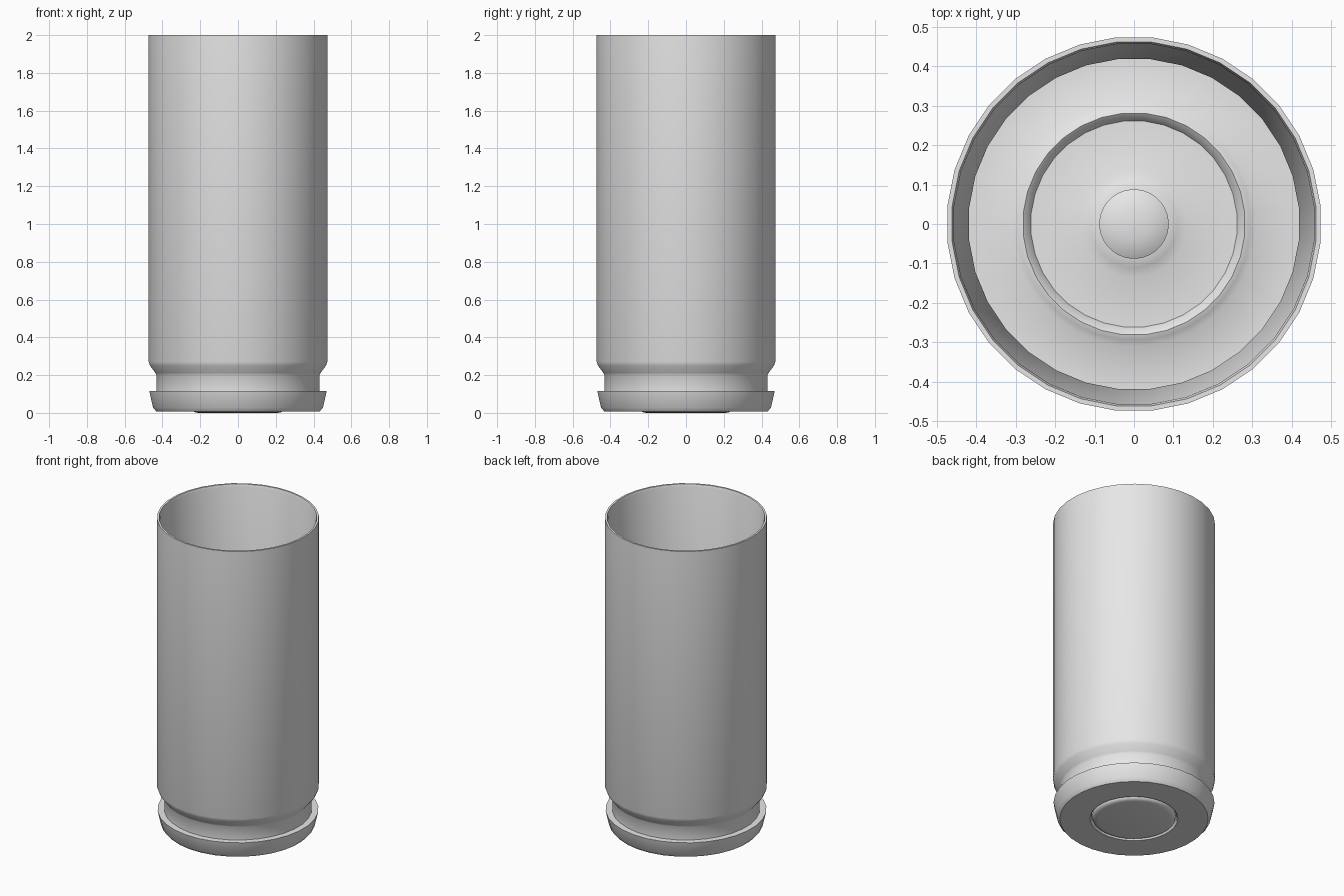
import bpy, bmesh, math
from mathutils import Matrix

if "Cube" in bpy.data.objects:
    bpy.data.objects.remove(bpy.data.objects["Cube"], do_unlink=True)

SIDES = 32

metal = bpy.data.materials.new("light_grey_metal")
metal.use_nodes = True
grey = (0.8, 0.8, 0.8, 1)
metal.diffuse_color = grey
metal.node_tree.nodes["Principled BSDF"].inputs["Base Color"].default_value = grey


def lathe(name, profile):
    """Spin a (radius, height) profile about z, with flats facing the axes."""
    bm = bmesh.new()
    turn = Matrix.Rotation(math.pi / SIDES, 3, "Z")
    verts = [bm.verts.new((r, 0, z)) for r, z in profile]
    edges = [bm.edges.new(pair) for pair in zip(verts, verts[1:])]
    bmesh.ops.rotate(bm, verts=verts, cent=(0, 0, 0), matrix=turn)
    bmesh.ops.spin(bm, geom=verts + edges, cent=(0, 0, 0), axis=(0, 0, 1),
                   angle=math.tau, steps=SIDES, use_duplicate=False)
    bmesh.ops.remove_doubles(bm, verts=bm.verts, dist=0.0005)
    bmesh.ops.recalc_face_normals(bm, faces=bm.faces)
    mesh = bpy.data.meshes.new(name)
    bm.to_mesh(mesh)
    bm.free()
    mesh.materials.append(metal)
    obj = bpy.data.objects.new(name, mesh)
    bpy.context.collection.objects.link(obj)
    bpy.ops.object.select_all(action="DESELECT")
    obj.select_set(True)
    bpy.context.view_layer.objects.active = obj
    bpy.ops.object.shade_smooth_by_angle(angle=math.radians(40))
    return obj


# Base pocket, flanged rim, groove and straight outer wall
outside = [(0, 0.05), (0.25, 0.05), (0.25, 0.018), (0.258, 0.008),
           (0.435, 0.008), (0.452, 0.028), (0.472, 0.115), (0.433, 0.115),
           (0.433, 0.2), (0.44, 0.212), (0.468, 0.25), (0.475, 0.27),
           (0.475, 2.0)]
# Mouth, tapered inner wall, floor with raised ring and central mound
inside = [(0.463, 2.0), (0.458, 1.985), (0.42, 0.25), (0.42, 0.15),
          (0.31, 0.15), (0.295, 0.16), (0.282, 0.164), (0.272, 0.156),
          (0.262, 0.14), (0.135, 0.14), (0.11, 0.15), (0.088, 0.158),
          (0, 0.158)]
lathe("case", outside + inside)

# Disc pressed into the base, with a rounded edge
lathe("base_disc", [(0, 0), (0.21, 0), (0.228, 0.003), (0.24, 0.01),
                    (0.245, 0.022), (0.245, 0.055), (0, 0.055)])

# Small domed stud on the inner floor
lathe("floor_stud", [(0, 0.185), (0.04, 0.182), (0.07, 0.175),
                     (0.088, 0.165), (0.088, 0.145), (0, 0.145)])
